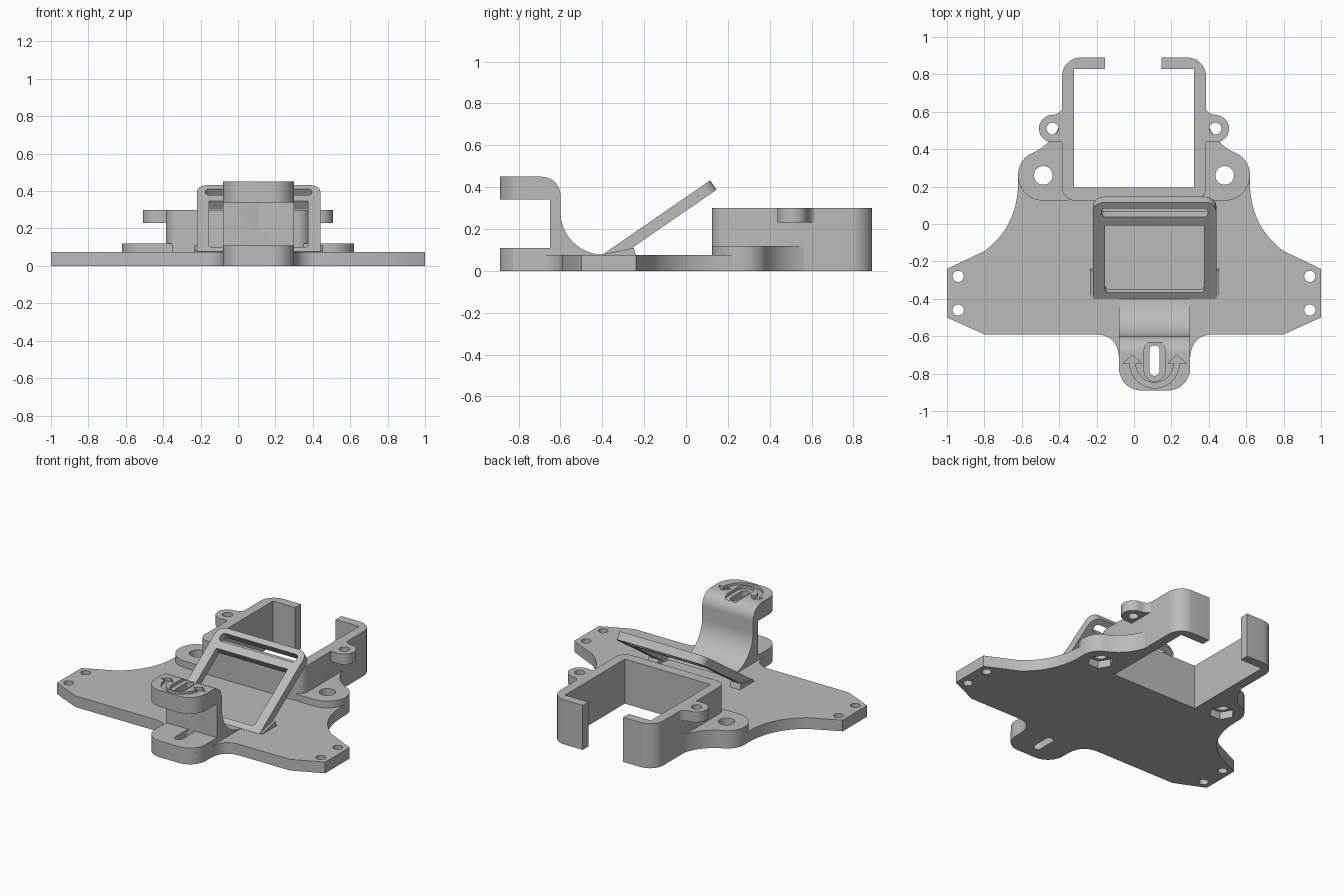
import bpy, bmesh
from math import sin, cos, radians, pi
from mathutils import Matrix, Vector

cube = bpy.data.objects.get("Cube")
if cube:
    bpy.data.objects.remove(cube, do_unlink=True)

grey = bpy.data.materials.new("light grey plastic")
grey.use_nodes = True
grey.diffuse_color = (0.5, 0.5, 0.5, 1)
grey.node_tree.nodes["Principled BSDF"].inputs["Base Color"].default_value = (0.5, 0.5, 0.5, 1)


def arc(cx, cy, r, a0, a1, n=12):
    angles = [radians(a0 + (a1 - a0) * i / n) for i in range(n + 1)]
    return [(cx + r * cos(a), cy + r * sin(a)) for a in angles]


def bend(a, b, c, n=12):
    """Quadratic curve from a to c pulled towards b."""
    a, b, c = Vector(a), Vector(b), Vector(c)
    ts = [i / n for i in range(n + 1)]
    return [tuple(a * (1 - t) ** 2 + b * 2 * t * (1 - t) + c * t * t) for t in ts]


def mirrored(pts):
    return [(-x, y) for x, y in reversed(pts)]


def rounded(x0, x1, y0, y1, front, back):
    """Rectangle with separate corner radii at its front and back."""
    pts = []
    for x, y, r, sx, sy, a in ((x0, y0, front, 1, 1, 180), (x1, y0, front, -1, 1, 270),
                               (x1, y1, back, -1, -1, 0), (x0, y1, back, 1, -1, 90)):
        pts += arc(x + sx * r, y + sy * r, r, a, a + 90, 8) if r else [(x, y)]
    return pts


def circle(x, y, r, n=32):
    return arc(x, y, r, 0, 360, n)[:-1]


def capsule(x, y0, y1, r):
    return arc(x, y0, r, 180, 360) + arc(x, y1, r, 0, 180)


def prism(name, pts, z0, z1, matrix=Matrix()):
    bm = bmesh.new()
    face = bm.faces.new([bm.verts.new((x, y, z0)) for x, y in pts])
    ext = bmesh.ops.extrude_face_region(bm, geom=[face])
    bmesh.ops.translate(bm, vec=(0, 0, z1 - z0),
                        verts=[v for v in ext["geom"] if isinstance(v, bmesh.types.BMVert)])
    bmesh.ops.remove_doubles(bm, verts=bm.verts, dist=1e-5)
    bmesh.ops.recalc_face_normals(bm, faces=bm.faces)
    bm.transform(matrix)
    mesh = bpy.data.meshes.new(name)
    bm.to_mesh(mesh)
    bm.free()
    mesh.materials.append(grey)
    obj = bpy.data.objects.new(name, mesh)
    bpy.context.collection.objects.link(obj)
    return obj


def combine(obj, pts, z0, z1, matrix=Matrix(), operation="DIFFERENCE"):
    """Cut a prism out of obj, or keep only their overlap."""
    cutter = prism("cutter", pts, z0, z1, matrix)
    cutter.hide_render = True
    mod = obj.modifiers.new("cut", "BOOLEAN")
    mod.operation, mod.solver, mod.object = operation, "EXACT", cutter
    bpy.context.view_layer.update()
    result = obj.evaluated_get(bpy.context.evaluated_depsgraph_get())
    mesh = bpy.data.meshes.new_from_object(result)
    obj.modifiers.clear()
    obj.data = mesh
    bpy.data.objects.remove(cutter, do_unlink=True)


MID = 0.11                       # centre line of the tongue and tilted holder
TL, TR = MID - 0.19, MID + 0.19  # tongue sides
slot = capsule(MID, -0.785, -0.675, 0.027)
tongue_plan = rounded(TL, TR, -0.89, -0.3, 0.12, 0)

# Base plate with wings, front tongue and rear lugs
rear_lug = arc(0.485, 0.26, 0.135, 0, 50) + bend((0.565, 0.37), (0.41, 0.43), (0.375, 0.6))
right_side = ([(0.8, -0.59), (1, -0.5), (1, -0.24)]
              + bend((0.8, -0.145), (0.63, -0.02), (0.62, 0.2)) + rear_lug)
front = (bend((TL - 0.13, -0.59), (TL, -0.59), (TL, -0.73))
         + arc(TL + 0.12, -0.77, 0.12, 180, 270) + arc(TR - 0.12, -0.77, 0.12, 270, 360)
         + bend((TR, -0.73), (TR, -0.59), (TR + 0.13, -0.59)))
plate = prism("base_plate", front + right_side + mirrored(right_side), 0, 0.075)
combine(plate, rounded(-0.35, 0.35, 0.16, 1, 0, 0), -1, 1)
combine(plate, slot, -1, 1)

# Raised lugs, bolt holes and nut pockets, wing holes, ears
for side, s in (("left", 1), ("right", -1)):
    pts = [(0.35, 0.125)] + arc(0.485, 0.26, 0.135, -90, 0) + rear_lug + [(0.35, 0.6)]
    lug = prism(side + "_lug", [(s * x, y) for x, y in pts], 0.06, 0.12)
    for part in (lug, plate):
        combine(part, circle(s * 0.485, 0.26, 0.05), -1, 1)
    combine(plate, circle(s * 0.485, 0.26, 0.08, 6), -0.1, 0.05)
    for y in (-0.28, -0.46):
        combine(plate, circle(s * 0.94, y, 0.03), -1, 1)
    ear_pts = (arc(0.435, 0.51, 0.073, -100, 75, 24)
               + bend((0.44, 0.583), (0.395, 0.585), (0.383, 0.62)) + [(0.36, 0.62), (0.36, 0.44)])
    ear = prism(side + "_ear", [(s * x, y) for x, y in ear_pts], 0.23, 0.3)
    combine(ear, circle(s * 0.435, 0.51, 0.032), 0, 1)

# Open rear box with a gap in its back wall
box = prism("rear_box", rounded(-0.385, 0.385, 0.125, 0.89, 0.07, 0.1), 0, 0.3)
combine(box, rounded(-0.32, 0.32, 0.195, 0.83, 0, 0), -1, 1)
combine(box, rounded(-0.155, 0.147, 0.7, 1, 0, 0), -1, 1)

# Raised pad on the tongue
pad = prism("tongue_pad", rounded(TL, TR, -0.89, -0.62, 0.12, 0), 0.05, 0.11)
combine(pad, slot, -1, 1)

# Hooked arm: side profile swept across the tongue, rounded in plan
side_view = Matrix(((0, 0, 1, 0), (1, 0, 0, 0), (0, 1, 0, 0), (0, 0, 0, 1)))
profile = ([(-0.65, 0.34), (-0.95, 0.34), (-0.95, 0.45)] + arc(-0.69, 0.36, 0.09, 90, 0)
           + arc(-0.395, 0.282, 0.205, 180, 270, 16) + [(-0.395, 0.03), (-0.65, 0.03)])
arm = prism("hooked_arm", profile, TL - 0.1, TR + 0.1, side_view)
combine(arm, tongue_plan, -1, 1, operation="INTERSECT")
combine(arm, slot, 0.2, 1)

# Engraved slot border and two-headed turning arrow
combine(arm, capsule(MID, -0.785, -0.675, 0.056), 0.43, 1)
head = [(0.17, -0.745), (0.118, -0.7), (0.07, -0.745)]
arrow = (arc(0, -0.745, 0.132, 180, 360, 24) + head
         + arc(0, -0.745, 0.103, 360, 180, 24) + mirrored(head))
combine(arm, [(x + MID, y) for x, y in arrow], 0.43, 1)

# Tilted holder frame with window and strap slot
tilt = Matrix.Translation((MID, -0.4, 0.077)) @ Matrix.Rotation(radians(34.6), 4, "X")
holder = prism("tilted_holder", rounded(-0.33, 0.33, 0, 0.626, 0, 0.06), -0.054, 0, tilt)
combine(holder, rounded(-0.265, 0.265, 0.04, 0.475, 0.02, 0), -1, 1, tilt)
combine(holder, rounded(-0.285, 0.285, 0.53, 0.588, 0.025, 0.025), -1, 1, tilt)

# Small wedge feet where the holder meets the plate
for side, s in (("left", 1), ("right", -1)):
    x0, x1 = sorted((MID + s * 0.27, MID + s * 0.345))
    prism(side + "_holder_foot", [(-0.39, 0.06), (-0.39, 0.08), (-0.25, 0.11),
                                  (-0.235, 0.06)], x0, x1, side_view)

# Smooth curved walls, keep edges sharp
bpy.ops.object.select_all(action="DESELECT")
for obj in bpy.context.collection.objects:
    if obj.type == "MESH" and grey.name in obj.data.materials:
        obj.select_set(True)
        bpy.context.view_layer.objects.active = obj
bpy.ops.object.shade_smooth_by_angle(angle=radians(30))
